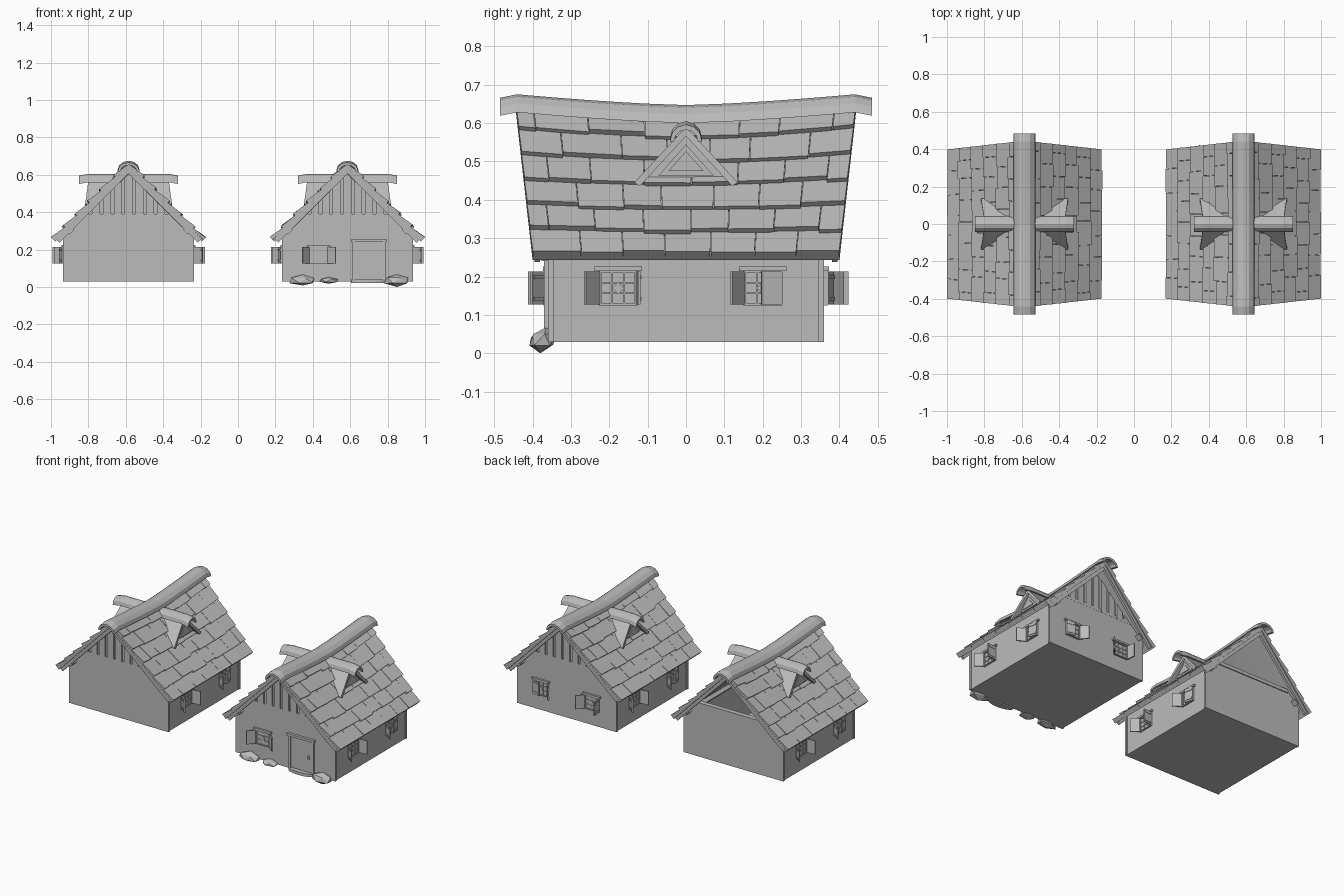
import bpy, bmesh, math, random
from mathutils import Matrix, Vector

if "Cube" in bpy.data.objects:
    bpy.data.objects.remove(bpy.data.objects["Cube"])
random.seed(4)

GREY = (0.5, 0.5, 0.5, 1)
clay = bpy.data.materials.new("plain_grey")
clay.use_nodes = True
clay.diffuse_color = GREY
bsdf = clay.node_tree.nodes["Principled BSDF"]
bsdf.inputs["Base Color"].default_value = GREY
bsdf.inputs["Roughness"].default_value = 0.8


def finish(bm, name, cx):
    bmesh.ops.recalc_face_normals(bm, faces=bm.faces)
    mesh = bpy.data.meshes.new(name)
    bm.to_mesh(mesh)
    bm.free()
    mesh.materials.append(clay)
    obj = bpy.data.objects.new(name, mesh)
    obj.location.x = cx
    bpy.context.collection.objects.link(obj)
    return obj


def loft(bm, rings, closed_ends=True):
    """Skin a list of equal closed rings of points."""
    vs = [[bm.verts.new(p) for p in ring] for ring in rings]
    n = len(rings[0])
    for a, b in zip(vs, vs[1:]):
        for i in range(n):
            bm.faces.new((a[i], a[(i + 1) % n], b[(i + 1) % n], b[i]))
    if closed_ends:
        bm.faces.new(vs[0])
        bm.faces.new(vs[-1])


def box(bm, x, y, z, m=Matrix()):
    ring = [(x[0], z[0]), (x[1], z[0]), (x[1], z[1]), (x[0], z[1])]
    loft(bm, [[m @ Vector((a, yy, c)) for a, c in ring] for yy in y])


def slab(bm, outline, y0, y1):
    """Extrude an x-z outline along y."""
    loft(bm, [[(a, y, c) for a, c in outline] for y in (y0, y1)])


def roof_point(side, u, v, off):
    """u climbs from eave to ridge, v runs along the house, off lifts off the slope."""
    sag = 0.03 * u * (1 - v * v)
    return Vector((side * (0.4 * (1 - u) + 0.7 * off), v * (0.4 + 0.045 * u),
                   0.252 + 0.4 * u - sag + 0.7 * off))


def roof_strip(bm, side, u, vs, low, high):
    """Solid strip of roof; low and high are (bottom, top) offsets at both ends of u."""
    loft(bm, [[roof_point(side, u[0], v, low[0]), roof_point(side, u[0], v, low[1]),
               roof_point(side, u[1], v, high[1]), roof_point(side, u[1], v, high[0])]
              for v in vs])


def build_roof(name, cx):
    bm = bmesh.new()
    for side in (-1, 1):
        roof_strip(bm, side, (0, 1), [i / 5 - 1 for i in range(11)], (-0.012, 0), (-0.012, 0))
        for s in (-1, 1):  # barge boards
            roof_strip(bm, side, (0.02, 0.99), (s * 0.95, s * 0.985), (-0.032, 0), (-0.032, 0))
    finish(bm, name + "_roof_boards", cx)

    # overlapping shingles in staggered rows
    bm = bmesh.new()
    rows, count = 6, 7
    for side in (-1, 1):
        for r in range(rows):
            shift = 0.5 * (r % 2)
            cuts = [-1.0, 1.0]
            for i in range(1, count + (r % 2)):
                cuts.append(-1 + 2 * (i - shift + random.uniform(-0.15, 0.15)) / count)
            cuts.sort()
            for a, b in zip(cuts, cuts[1:]):
                u0 = r / rows - (random.uniform(0, 0.025) if r else 0)
                top = 0.02 + random.uniform(-0.003, 0.003)
                roof_strip(bm, side, (u0, (r + 1) / rows), (a + 0.002, b - 0.002),
                           (0, top), (0, 0.006))
    finish(bm, name + "_roof_shingles", cx)


def cap_ring(w, h, top, place):
    """Half-round hollow tile section."""
    angles = [math.pi * i / 6 for i in range(7)]
    outer = [(w * math.cos(a), top - h + h * math.sin(a)) for a in angles]
    inner = [(0.75 * w * math.cos(a), top - h + 0.7 * h * math.sin(a)) for a in reversed(angles)]
    return [place(p, z) for p, z in outer + inner]


def build_ridge(name, cx):
    bm = bmesh.new()
    ys = [-0.44 + 0.11 * i for i in range(9)]
    path = [(y, 0.647 + 0.028 * (abs(y) / 0.44) ** 1.4) for y in ys]
    path = [(-0.485, 0.666)] + path + [(0.485, 0.666)]
    loft(bm, [cap_ring(0.058, 0.047, t, lambda p, z, y=y: (p, y, z)) for y, t in path])
    finish(bm, name + "_ridge_cap", cx)


def build_dormers(name, cx):
    for side, tag in ((1, "left"), (-1, "right")):
        bm = bmesh.new()
        path = ((0.03, 0.605), (0.215, 0.605), (0.265, 0.596))
        loft(bm, [cap_ring(0.042, 0.045, t, lambda p, z, x=x: (side * x, p, z)) for x, t in path])
        finish(bm, f"{name}_{tag}_dormer_cap", cx)

        # two sloping sides running back into the main roof
        bm = bmesh.new()
        for s in (-1, 1):
            loft(bm, [[(side * a, 0, 0.59), (side * b, s * 0.135, 0.445),
                       (side * b, s * 0.12, 0.436), (side * a, 0, 0.566)]
                      for a, b in ((0.06, 0.19), (0.212, 0.232))])
        finish(bm, f"{name}_{tag}_dormer_roof", cx)

        # gable face with nested triangular frames
        bm = bmesh.new()
        for k, x in ((1, 0.2), (0.62, 0.206), (0.4, 0.21)):
            tri = [(-0.115 * k, 0.495 - 0.05 * k), (0.115 * k, 0.495 - 0.05 * k), (0, 0.495 + 0.08 * k)]
            loft(bm, [[(side * xx, y, z) for y, z in tri] for xx in (x - 0.015, x)])
        finish(bm, f"{name}_{tag}_dormer_window", cx)


def build_walls(name, cx, open_back):
    bm = bmesh.new()
    box(bm, (-0.345, 0.345), (-0.355, 0.355), (0.03, 0.04))
    for s in (-1, 1):
        box(bm, sorted((s * 0.325, s * 0.345)), (-0.35, 0.35), (0.03, 0.288))
        wall = [(-0.35, 0.03), (0.35, 0.03), (0.35, 0.285), (0.265, 0.37), (-0.265, 0.37), (-0.35, 0.285)]
        slab(bm, wall, s * 0.345, s * 0.36)
    finish(bm, name + "_walls", cx)

    # gables clad in spaced upright boards
    for s, tag in ((-1, "front"), (1, "back")):
        bm = bmesh.new()
        if s == 1 and open_back:
            box(bm, (-0.265, 0.265), (0.335, 0.366), (0.352, 0.374))
        else:
            slab(bm, [(-0.262, 0.365), (0.262, 0.365), (0, 0.622)], s * 0.335, s * 0.35)
            box(bm, (-0.255, 0.255), sorted((s * 0.345, s * 0.36)), (0.365, 0.39))
            for i in range(-4, 5):
                a, b = i * 0.058 - 0.021, i * 0.058 + 0.021
                tops = [max(0.375, 0.622 - abs(x)) for x in (b, a)]
                slab(bm, [(a, 0.37), (b, 0.37), (b, tops[0]), (a, tops[1])], s * 0.345, s * 0.361)
        finish(bm, f"{name}_{tag}_gable", cx)

    # purlins poking out beneath the eaves
    bm = bmesh.new()
    for s in (-1, 1):
        m = Matrix.Translation((s * 0.312, 0, 0.303)) @ Matrix.Rotation(s * math.pi / 4, 4, 'Y')
        box(bm, (-0.017, 0.017), (-0.395, 0.395), (-0.013, 0.013), m)
    finish(bm, name + "_purlins", cx)


def build_window(name, cx, turn, wall, along, angles):
    """Lattice window with two hinged shutters, made facing -y and turned into place."""
    place = Matrix.Rotation(turn, 4, 'Z') @ Matrix.Translation((along, -wall, 0.17))
    bm = bmesh.new()
    w, h = 0.05, 0.045
    box(bm, (-w, w), (-0.002, 0.01), (-h, h), place)
    for s in (-1, 1):
        box(bm, sorted((s * (w - 0.007), s * w)), (-0.009, 0), (-h, h), place)
        box(bm, (-w, w), (-0.009, 0), sorted((s * (h - 0.006), s * h)), place)
        box(bm, (s * 0.016 - 0.002, s * 0.016 + 0.002), (-0.006, 0), (-h, h), place)
        box(bm, (-w, w), (-0.006, 0), (s * 0.014 - 0.002, s * 0.014 + 0.002), place)
    box(bm, (-0.062, 0.062), (-0.013, 0), (h, h + 0.011), place)
    diamond = place @ Matrix.Rotation(math.pi / 4, 4, 'Y')
    box(bm, (-0.011, 0.011), (-0.007, 0), (-0.011, 0.011), diamond)
    finish(bm, name + "_window", cx)

    bm = bmesh.new()
    for s, angle in zip((-1, 1), angles):
        hinge = place @ Matrix.Translation((s * w, -0.008, 0))
        swing = hinge @ Matrix.Rotation(s * math.radians(angle), 4, 'Z')
        box(bm, sorted((0, -s * 0.055)), (-0.004, 0.003), (-0.043, 0.043), swing)
        for z in (-0.028, 0.028):
            box(bm, sorted((-s * 0.004, -s * 0.051)), (-0.007, 0), (z - 0.005, z + 0.005), swing)
    finish(bm, name + "_shutters", cx)


def build_door(name, cx):
    bm = bmesh.new()
    x0, x1 = 0.027, 0.203
    box(bm, (x0, x1), (-0.364, -0.35), (0.03, 0.24))
    for x in (x0, x1 - 0.014):
        box(bm, (x, x + 0.014), (-0.37, -0.35), (0.03, 0.242))
    box(bm, (x0 - 0.008, x1 + 0.008), (-0.376, -0.35), (0.24, 0.255))
    box(bm, (x1 - 0.04, x1 - 0.03), (-0.372, -0.36), (0.125, 0.145))
    finish(bm, name + "_door", cx)
    bm = bmesh.new()
    arc = [math.pi * i / 8 for i in range(9)]
    loft(bm, [[(0.115 + 0.095 * math.cos(a), -0.355 - 0.04 * math.sin(a), z) for a in arc]
              for z in (0.022, 0.04)])
    finish(bm, name + "_door_step", cx)


def build_rocks(name, cx):
    spots = ((-0.24, 0.075, 0.035, 0.03), (-0.1, 0.06, 0.035, 0.017), (0.265, 0.072, 0.036, 0.034))
    for i, (x, rx, z, rz) in enumerate(spots):
        bm = bmesh.new()
        bmesh.ops.create_icosphere(bm, subdivisions=1, radius=1)
        for v in bm.verts:
            v.co *= random.uniform(0.88, 1.08)
            v.co = Vector((x + v.co.x * rx, -0.372 + v.co.y * 0.038 + v.co.z * 0.008,
                           max(0.0, z + v.co.z * rz)))
        if i == 2:
            min(bm.verts, key=lambda v: v.co.z).co.z = 0.0
        finish(bm, f"{name}_rock_{i + 1}", cx)


for name, cx, plain in (("right_house", -0.585, True), ("left_house", 0.585, False)):
    build_walls(name, cx, plain)
    build_roof(name, cx)
    build_ridge(name, cx)
    build_dormers(name, cx)
    for turn, tag in ((math.pi / 2, "left"), (-math.pi / 2, "right")):
        build_window(f"{name}_{tag}_first", cx, turn, 0.345, -0.177, (130, 95))
        build_window(f"{name}_{tag}_second", cx, turn, 0.345, 0.2, (125, 15))

# details found only on the second house
build_door("left_house", 0.585)
build_rocks("left_house", 0.585)
build_window("left_house_front", 0.585, 0, 0.36, -0.155, (130, 140))
build_window("left_house_back_first", 0.585, math.pi, 0.36, -0.18, (15, 130))
build_window("left_house_back_second", 0.585, math.pi, 0.36, 0.18, (130, 95))
